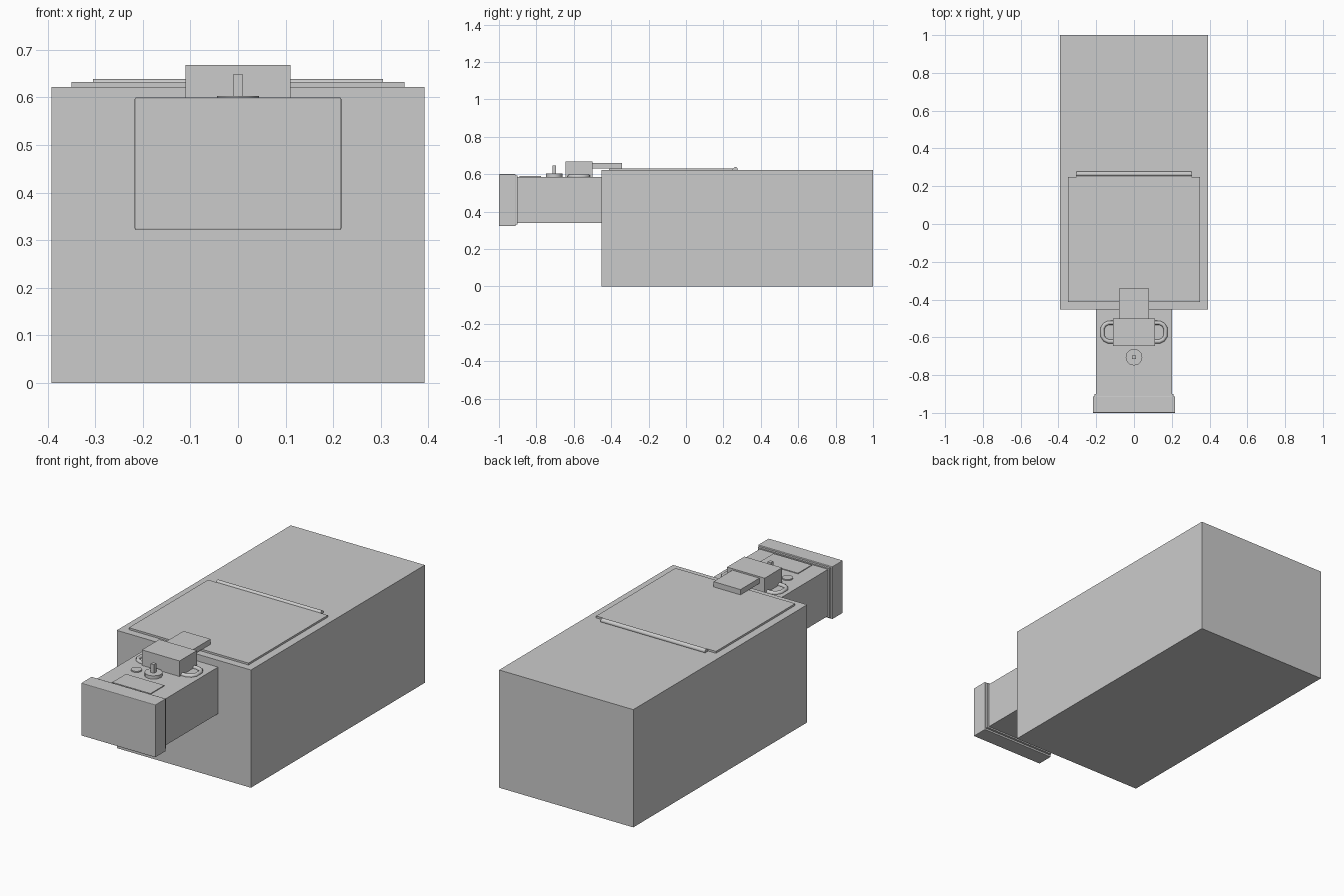
import bpy, bmesh, math

if "Cube" in bpy.data.objects:
    bpy.data.objects.remove(bpy.data.objects["Cube"])


def box(name, x0, x1, y0, y1, z0, z1, bevel=0):
    bpy.ops.mesh.primitive_cube_add(size=1, location=((x0+x1)/2, (y0+y1)/2, (z0+z1)/2))
    o = bpy.context.object
    o.name = name
    o.scale = (x1-x0, y1-y0, z1-z0)
    bpy.ops.object.transform_apply(location=False, rotation=False, scale=True)
    if bevel:
        m = o.modifiers.new("bevel", 'BEVEL')
        m.width, m.segments = bevel, 2
    return o


def cyl(name, x, y, z0, z1, r, n=32):
    bpy.ops.mesh.primitive_cylinder_add(vertices=n, radius=r, depth=z1-z0, location=(x, y, (z0+z1)/2))
    o = bpy.context.object
    o.name = name
    bpy.ops.object.shade_smooth_by_angle()
    return o


# main housing, neck and front cap
box("main_housing", -.392, .392, -.452, 1, 0, .622)
box("front_neck", -.2, .2, -.91, -.45, .34, .586)
box("cap_seal", -.21, .21, -.914, -.9, .332, .592)
box("front_cap", -.217, .217, -1, -.912, .322, .6, .003)

# hatch lid and its hinge
box("hatch_lid", -.35, .35, -.412, .25, .615, .632)
box("hinge_leaf", -.305, .305, .24, .27, .615, .63)
hinge = cyl("hinge_pin", 0, .262, 0, .61, .012, 16)
hinge.rotation_euler = (0, math.pi/2, 0)
hinge.location = (0, .265, .627)

# latch block with its tongue over the lid
box("latch_block", -.11, .11, -.645, -.5, .584, .668)
box("latch_tongue", -.079, .079, -.502, -.342, .632, .66)

# D-shaped side handles
for side, label in ((-1, "left"), (1, "right")):
    cu = bpy.data.curves.new("handle_path", 'CURVE')
    cu.dimensions = '3D'
    pts = [(.09, -.523), (.135, -.523), (.155, -.533), (.167, -.552),
           (.167, -.593), (.155, -.612), (.135, -.622), (.09, -.622)]
    sp = cu.splines.new('POLY')
    sp.points.add(len(pts)-1)
    for p, (x, y) in zip(sp.points, pts):
        p.co = (side*x, y, .588, 1)
    cu.bevel_depth = .011
    cu.bevel_resolution = 3
    o = bpy.data.objects.new(label + "_handle", cu)
    bpy.context.collection.objects.link(o)

# controls on the neck
cyl("knob_base", 0, -.705, .584, .603, .044, 12)
box("knob_stem", -.01, .01, -.715, -.695, .6, .648)
cyl("button", -.1, -.705, .584, .592, .026)
box("label_plate", -.112, .112, -.89, -.775, .584, .59)
